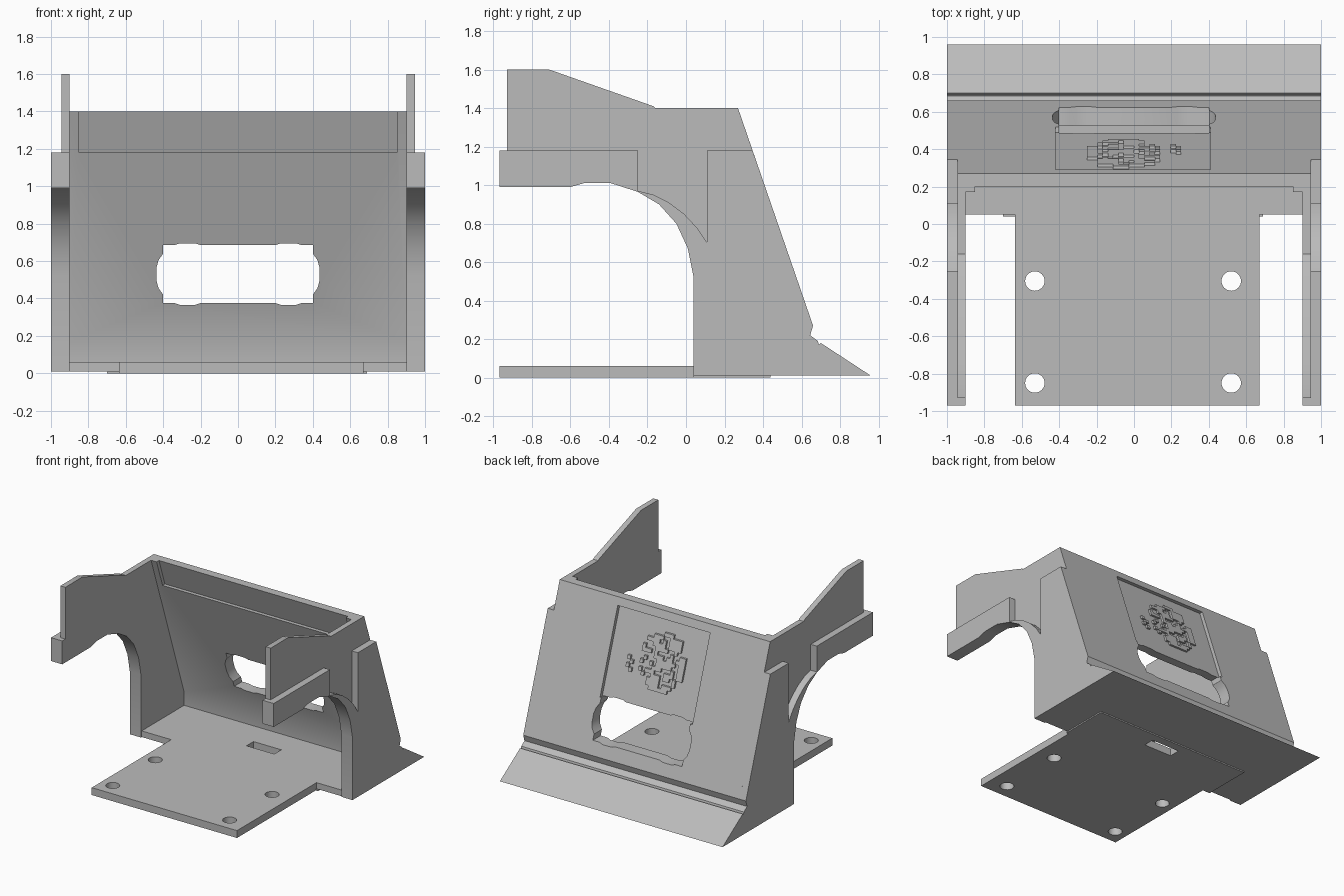
import bpy, bmesh, math, random
from mathutils import Vector

random.seed(4)
if "Cube" in bpy.data.objects:
    bpy.data.objects.remove(bpy.data.objects["Cube"], do_unlink=True)

grey = bpy.data.materials.new("plain_grey")
grey.use_nodes = True
COL = (0.5, 0.5, 0.5, 1)
grey.diffuse_color = COL
grey.node_tree.nodes["Principled BSDF"].inputs["Base Color"].default_value = COL

PLACE = {"x": lambda a, b, t: (t, a, b),
         "y": lambda a, b, t: (a, t, b),
         "z": lambda a, b, t: (a, b, t)}


def add_prism(bm, axis, pts, lo, hi):
    """Extrude a 2D outline along an axis."""
    place = PLACE[axis]
    face = bm.faces.new([bm.verts.new(place(a, b, lo)) for a, b in pts])
    ext = bmesh.ops.extrude_face_region(bm, geom=[face])
    move = Vector(place(0, 0, hi - lo))
    verts = [g for g in ext["geom"] if isinstance(g, bmesh.types.BMVert)]
    bmesh.ops.translate(bm, verts=verts, vec=move)


def make(name, bm):
    bmesh.ops.recalc_face_normals(bm, faces=bm.faces)
    me = bpy.data.meshes.new(name)
    bm.to_mesh(me)
    bm.free()
    me.materials.append(grey)
    ob = bpy.data.objects.new(name, me)
    bpy.context.collection.objects.link(ob)
    return ob


def prism(name, axis, pts, lo, hi):
    bm = bmesh.new()
    add_prism(bm, axis, pts, lo, hi)
    return make(name, bm)


def activate(ob):
    bpy.ops.object.select_all(action="DESELECT")
    ob.select_set(True)
    bpy.context.view_layer.objects.active = ob


def cut(ob, cutters):
    activate(ob)
    for c in cutters:
        c.hide_render = True
        mod = ob.modifiers.new("cut", "BOOLEAN")
        mod.operation, mod.solver, mod.object = "DIFFERENCE", "EXACT", c
        bpy.ops.object.modifier_apply(modifier=mod.name)


def rect(a0, a1, b0, b1):
    return [(a0, b0), (a1, b0), (a1, b1), (a0, b1)]


def slope(z, offset=0.0):
    """y of the sloping rear face at height z."""
    return 0.27 + (1.4 - z) * 0.345 + offset


def slanted(z0, z1, near, far):
    return [(slope(z0, near), z0), (slope(z0, far), z0),
            (slope(z1, far), z1), (slope(z1, near), z1)]


# Shared outlines (y, z)
heel = [(0.96, 0.01), (0.70, 0.18), (0.69, 0.17), (0.685, 0.19),
        (0.645, 0.22), (0.66, 0.27)]
arch = [(-0.97, 0.99), (-0.6, 0.99), (-0.53, 1.01), (-0.39, 1.01),
        (-0.25, 0.965), (-0.14, 0.9), (-0.05, 0.8), (0.01, 0.67),
        (0.04, 0.52)]
rim = [(0.11, 0.70), (0.06, 0.775), (-0.01, 0.85), (-0.09, 0.91),
       (-0.17, 0.95), (-0.25, 0.97)]

panel = [(0.04, 0.01)] + heel + [
    (0.27, 1.4), (-0.16, 1.4), (-0.17, 1.41), (-0.71, 1.6), (-0.93, 1.6),
    (-0.93, 1.18), (-0.97, 1.18)] + arch
fender = [(0.04, 0.01)] + heel + [(slope(1.18), 1.18), (0.11, 1.18)] + rim + [
    (-0.25, 1.18), (-0.97, 1.18)] + arch

# Side panels with outer fender layer
parts = []
for side, s in (("left", 1), ("right", -1)):
    parts.append(prism(side + "_side_panel", "x", panel, s * 0.9, s * 0.945))
    parts.append(prism(side + "_fender", "x", fender, s * 0.945, s * 1.0))

# Rear wall with heel
wall = prism("rear_wall", "x", [(0.594, 0.01)] + heel + [
    (0.27, 1.4), (0.17, 1.4), (0.594, 0.17)], -0.9, 0.9)

# Window with bulged ends and shallow bumps
quarter = [(0.20, 0.155), (0.23, 0.165), (0.31, 0.165), (0.34, 0.155),
           (0.4, 0.155), (0.4, 0.11), (0.425, 0.075), (0.437, 0.03)]
half = quarter + [(x, -z) for x, z in reversed(quarter)]
outline = half + [(-x, -z) for x, z in half]
window = prism("window_cutter", "y", [(x, z + 0.53) for x, z in outline], 0.3, 0.9)
badge_recess = prism("plaque_recess_cutter", "x",
                     slanted(0.68, 1.34, -0.03, 0.1), -0.42, 0.41)
inner_recess = prism("inner_recess_cutter", "x",
                     slanted(1.18, 1.5, -0.3, -0.07), -0.85, 0.85)
cut(wall, [window, badge_recess, inner_recess])
parts.append(wall)

# Floor with mounting holes and slot
floor = prism("floor", "z", [
    (-0.635, -0.97), (0.67, -0.97), (0.67, 0.05), (0.9, 0.05),
    (0.9, 0.594), (-0.9, 0.594), (-0.9, 0.05), (-0.635, 0.05)], 0.01, 0.06)
underplate = prism("underplate", "z", [
    (-0.635, -0.97), (0.67, -0.97), (0.67, 0.04), (0.69, 0.04),
    (0.69, 0.44), (-0.7, 0.44), (-0.7, 0.04), (-0.635, 0.04)], 0.0, 0.01)
holes = [prism("slot_cutter", "z", rect(-0.12, 0.13, 0.28, 0.37), -0.1, 0.2)]
for hx in (-0.53, 0.52):
    for hy in (-0.85, -0.305):
        ring = [(hx + 0.052 * math.cos(i * math.tau / 32),
                 hy + 0.052 * math.sin(i * math.tau / 32)) for i in range(32)]
        holes.append(prism("hole_cutter", "z", ring, -0.1, 0.2))
for ob in (floor, underplate):
    cut(ob, holes)
    parts.append(ob)

# Blocky abstract relief on the recessed plaque
bm = bmesh.new()
step = 0.028
for i in range(-11, 11):
    for j in range(-9, 10):
        x, z = i * step, 1.02 + j * step
        main = ((x + 0.07) / 0.21) ** 2 + ((z - 1.02) / 0.22) ** 2 < 1
        small = 0.17 < x < 0.25 and 0.86 < z < 1.0
        if (main or small) and random.random() < 0.6:
            add_prism(bm, "x", slanted(z, z + step, -0.035, -0.013), x, x + step)
parts.append(make("plaque_relief", bm))

# Remove helpers and set shading
for c in [window, badge_recess, inner_recess] + holes:
    bpy.data.objects.remove(c, do_unlink=True)
for ob in parts:
    activate(ob)
    bpy.ops.object.shade_smooth_by_angle(angle=math.radians(25))
